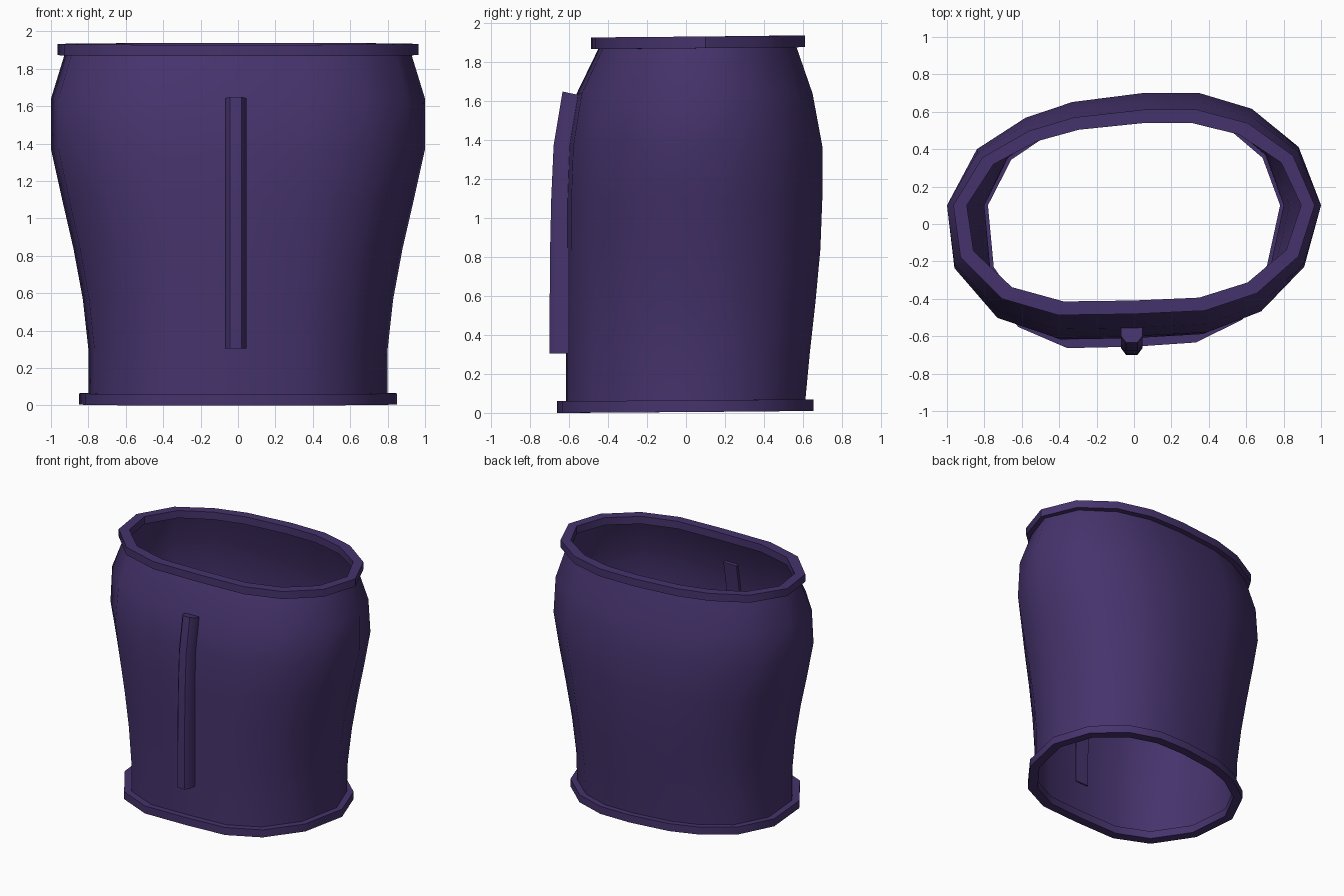
import bpy, math

if "Cube" in bpy.data.objects:
    bpy.data.objects.remove(bpy.data.objects["Cube"])

mat = bpy.data.materials.new("purple_cloth")
mat.diffuse_color = (0.06, 0.033, 0.15, 1)
mat.use_nodes = True
mat.node_tree.nodes["Principled BSDF"].inputs["Base Color"].default_value = mat.diffuse_color

# Unit cross-section of the body (slightly skewed oval), counter-clockwise from +x
OVAL = [(1, 0), (.88, .52), (.63, .86), (.35, 1), (.05, 1), (-.33, .92), (-.58, .78), (-.84, .5),
        (-1, 0), (-.96, -.48), (-.73, -.86), (-.42, -1.01), (0, -1), (.39, -.97), (.68, -.81), (.91, -.47)]
MID_Y = 0.1


def oval(z, a, front, back, tilt=0.0):
    """Section at height z: half width a, reaching y=front and y=back."""
    return [(u * a, MID_Y + v * ((back - MID_Y) if v > 0 else (MID_Y - front)), z + tilt * v)
            for u, v in OVAL]


def loft(name, loops, wrap=False, caps=False, angle=None):
    """Skin a list of closed loops with quads."""
    n, m = len(loops[0]), len(loops)
    verts = [p for lp in loops for p in lp]
    faces = []
    for i in range(m if wrap else m - 1):
        j = (i + 1) % m
        for k in range(n):
            l = (k + 1) % n
            faces.append((i * n + k, i * n + l, j * n + l, j * n + k))
    if caps:
        faces.append(tuple(reversed(range(n))))
        faces.append(tuple(range((m - 1) * n, m * n)))
    me = bpy.data.meshes.new(name)
    me.from_pydata(verts, [], faces)
    me.materials.append(mat)
    me.shade_smooth()
    ob = bpy.data.objects.new(name, me)
    bpy.context.collection.objects.link(ob)
    if angle:
        bpy.ops.object.select_all(action='DESELECT')
        ob.select_set(True)
        bpy.context.view_layer.objects.active = ob
        bpy.ops.object.shade_smooth_by_angle(angle=math.radians(angle))
    return ob


# Garment body: z, half width, front y, back y
LEVELS = [(.035, .80, -.61, .61), (.30, .80, -.61, .635), (.57, .83, -.61, .665), (.84, .88, -.61, .69),
          (1.10, .94, -.61, .70), (1.37, 1.0, -.60, .70), (1.64, 1.0, -.555, .65), (1.90, .92, -.43, .56)]
loft("garment_body", [oval(*lv) for lv in LEVELS])


# Hem and collar bands: square-section rings around the body edges
def band(name, z, a, front, back, r):
    corners = [(1, -1), (1, 1), (-1, 1), (-1, -1)]
    loft(name, [oval(z + 0.03 * s, a + r * o, front - r * o, back + r * o, 0.005)
                for o, s in corners], wrap=True, angle=40)


band("hem_band", .035, .815, -.622, .622, .034)
band("collar_band", 1.903, .93, -.445, .575, .036)

# Front placket: strip bent along the chest
SECTION = [(-.057, .05), (-.057, -.015), (-.03, -.05), (.03, -.05), (.057, -.015), (.057, .05)]
PATH = [(.305, -.65, 0), (.57, -.65, 0), (.84, -.648, .01), (1.10, -.642, .03),
        (1.37, -.63, .1), (1.64, -.585, .2)]
loft("front_placket", [[(-.012 + x, y + d * math.cos(t), z - d * math.sin(t)) for x, d in SECTION]
                       for z, y, t in PATH], caps=True, angle=50)
